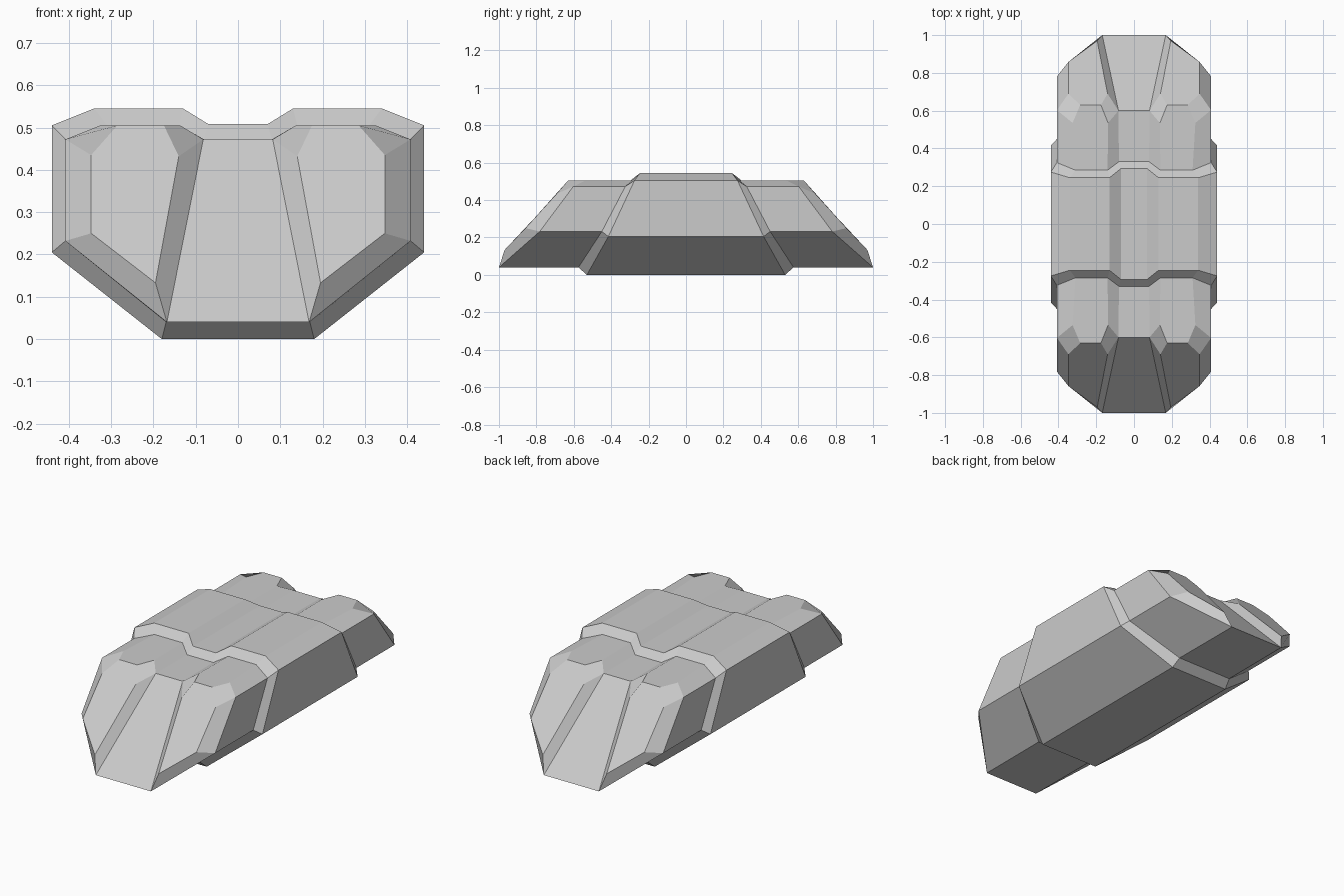
import bpy, bmesh

if "Cube" in bpy.data.objects:
    bpy.data.objects.remove(bpy.data.objects["Cube"])

# Half outlines (x > 0), from bottom edge round to the central groove: x, y, z
BAND = [(.18, .53, 0), (.44, .415, .205), (.44, .275, .505),
        (.34, .245, .545), (.13, .245, .545), (.07, .293, .508)]
BAND_FOOT = [(.17, .575, .04), (.408, .45, .232), (.408, .325, .472),
             (.31, .285, .505), (.14, .285, .505), (.08, .33, .472)]
END_RIM = [(.168, 1, .04), (.408, .782, .232), (.408, .603, .472),
           (.325, .535, .505), (.137, .535, .505), (.082, .6, .472)]
END_PAD = [(.195, .97, .133), (.347, .858, .25), (.347, .69, .435),
           (.285, .63, .505), (.175, .63, .505), (.14, .69, .432)]

bm = bmesh.new()


def half(points, sx, sy):
    return [bm.verts.new((sx * x, sy * y, z)) for x, y, z in points]


def bridge(a, b):
    """Join two closed loops of equal length with quads."""
    n = len(a)
    for i in range(n):
        j = (i + 1) % n
        bm.faces.new((a[i], a[j], b[j], b[i]))


def ring(points, sy):
    return half(points, 1, sy) + half(points, -1, sy)[::-1]


# Body and raised middle band, lofted along y
rings = [ring(p, -1) for p in (END_RIM, BAND_FOOT, BAND)]
rings += [ring(p, 1) for p in (BAND, BAND_FOOT, END_RIM)]
for a, b in zip(rings, rings[1:]):
    bridge(a, b)

# Sloping ends: flat centre panel with a chamfered pad on each side
for rim, sy in ((rings[0], -1), (rings[-1], 1)):
    right, left = rim[:6], rim[:5:-1]
    bm.faces.new((right[0], right[5], left[5], left[0]))
    for side, sx in ((right, 1), (left, -1)):
        pad = half(END_PAD, sx, sy)
        bridge(side, pad)
        bm.faces.new(pad)

bmesh.ops.recalc_face_normals(bm, faces=bm.faces)
mesh = bpy.data.meshes.new("banded_body")
bm.to_mesh(mesh)
bm.free()
bpy.context.collection.objects.link(bpy.data.objects.new("banded_body", mesh))
